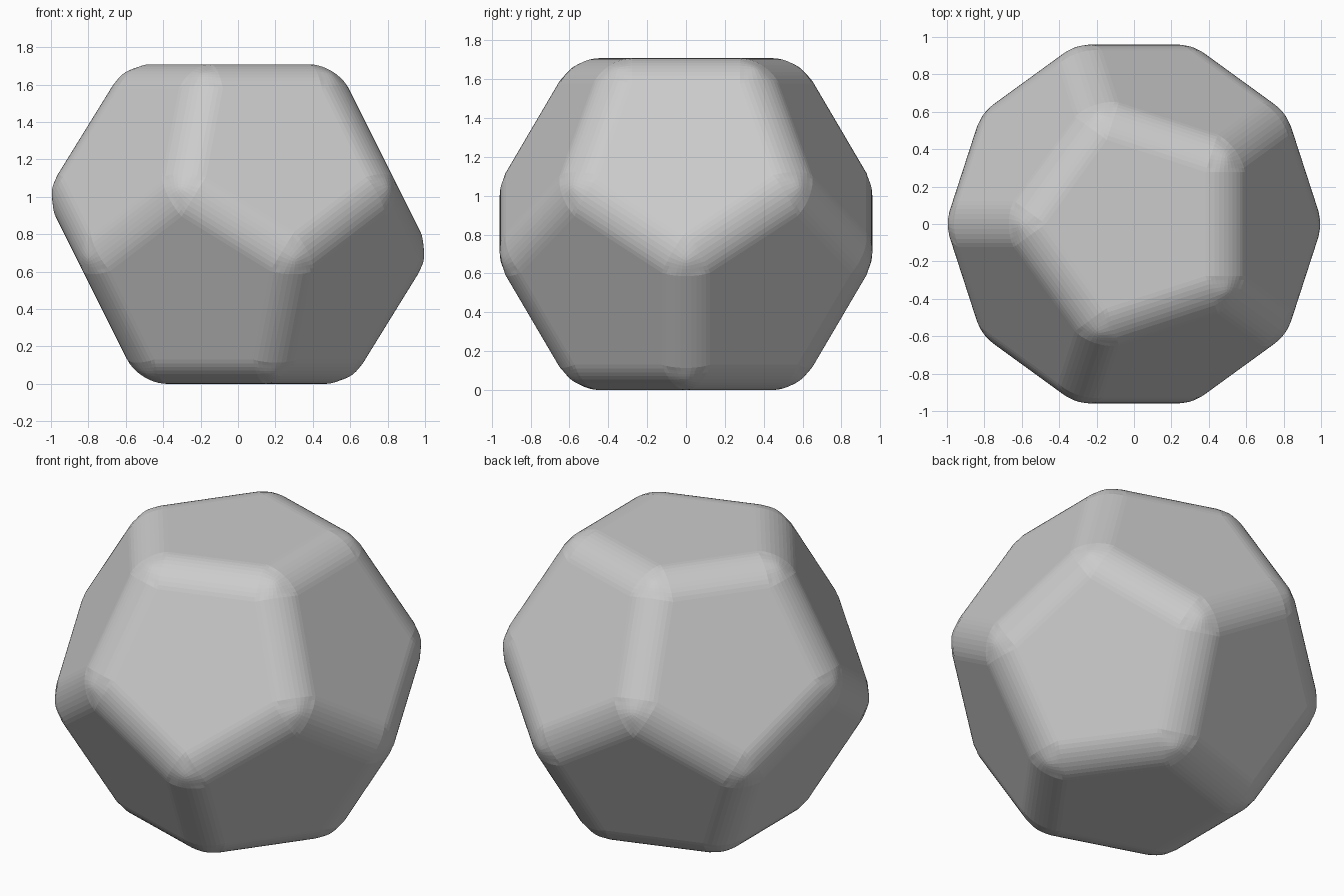
import bpy, bmesh
from math import cos, sin, radians, sqrt

if "Cube" in bpy.data.objects:
    bpy.data.objects.remove(bpy.data.objects["Cube"])

PHI = (1 + sqrt(5)) / 2
R_IN = 0.854                 # centre to flat face
R_TOP = R_IN * 0.76393       # corner radius of the top pentagon
ROUND = 0.235                # edge rounding radius

# Dodecahedron from four rings of five corners
bm = bmesh.new()
z_mid = R_IN / PHI ** 3
for radius, z, start in ((R_TOP, R_IN, 180), (R_TOP * PHI, z_mid, 180),
                         (R_TOP * PHI, -z_mid, 0), (R_TOP, -R_IN, 0)):
    for k in range(5):
        a = radians(start + 72 * k)
        bm.verts.new((radius * cos(a), radius * sin(a), z + R_IN))
bmesh.ops.convex_hull(bm, input=bm.verts[:])
bmesh.ops.dissolve_limit(bm, angle_limit=radians(5), verts=bm.verts[:], edges=bm.edges[:])

# Rounded edges and corners
bmesh.ops.bevel(bm, geom=bm.edges[:], offset=ROUND / PHI, offset_type='OFFSET',
                segments=10, profile=0.5, affect='EDGES')
bmesh.ops.recalc_face_normals(bm, faces=bm.faces[:])

mesh = bpy.data.meshes.new("rounded_dodecahedron")
bm.to_mesh(mesh)
bm.free()
obj = bpy.data.objects.new("rounded_dodecahedron", mesh)
bpy.context.collection.objects.link(obj)
